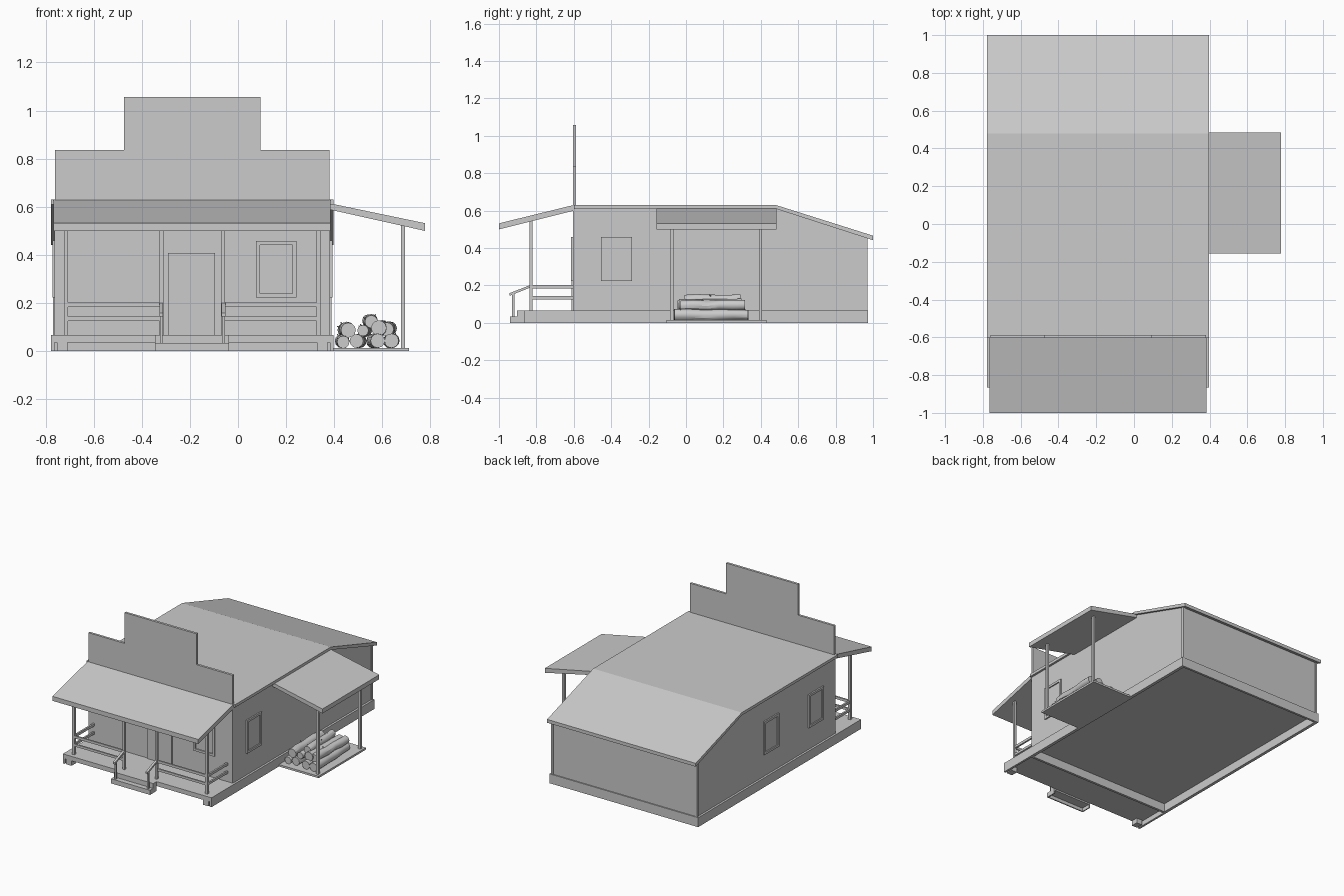
import bpy, bmesh, math, random
from mathutils import Vector

if "Cube" in bpy.data.objects:
    bpy.data.objects.remove(bpy.data.objects["Cube"])

random.seed(4)
CX = -0.19             # middle of the house in x


def finish(name, bm):
    bmesh.ops.recalc_face_normals(bm, faces=bm.faces)
    me = bpy.data.meshes.new(name)
    bm.to_mesh(me)
    bm.free()
    ob = bpy.data.objects.new(name, me)
    bpy.context.collection.objects.link(ob)
    return ob


def prism(name, profile, axis, lo, hi):
    """Extrude a 2D profile along x (profile y,z) or y (profile x,z)."""
    bm = bmesh.new()
    pts = [(lo, a, b) if axis == 'x' else (a, lo, b) for a, b in profile]
    face = bm.faces.new([bm.verts.new(p) for p in pts])
    out = bmesh.ops.extrude_face_region(bm, geom=[face])
    vec = Vector((hi - lo, 0, 0)) if axis == 'x' else Vector((0, hi - lo, 0))
    verts = [v for v in out['geom'] if isinstance(v, bmesh.types.BMVert)]
    bmesh.ops.translate(bm, verts=verts, vec=vec)
    return finish(name, bm)


def box(name, x0, x1, y0, y1, z0, z1):
    return prism(name, [(y0, z0), (y1, z0), (y1, z1), (y0, z1)], 'x', x0, x1)


def mirrored(fn, name, x0, x1, *rest):
    """Build a part and its twin across the house's middle."""
    fn(name + "_left", 2 * CX - x1, 2 * CX - x0, *rest)
    fn(name + "_right", x0, x1, *rest)


# Skirt boards, floor and porch deck
mirrored(box, "side_skirt", 0.382, 0.397, -0.866, 0.973, 0, 0.067)
box("back_skirt", -0.762, 0.382, 0.963, 0.973, 0, 0.067)
box("house_floor", -0.757, 0.377, -0.587, 0.958, 0.06, 0.067)
box("porch_deck", -0.762, 0.382, -0.866, -0.603, 0.035, 0.067)
mirrored(box, "deck_foot", 0.328, 0.373, -0.866, -0.815, 0, 0.035)

# Steps: upper tread and a hollow lower step
box("upper_step", -0.345, -0.037, -0.904, -0.866, 0.033, 0.067)
box("lower_step_tread", -0.345, -0.037, -0.94, -0.866, 0.024, 0.033)
box("lower_step_riser", -0.345, -0.037, -0.94, -0.932, 0, 0.024)
for nm, x in (("left", -0.345), ("right", -0.045)):
    box("lower_step_side_" + nm, x, x + 0.008, -0.932, -0.866, 0, 0.024)

# Walls and stepped false front
side = [(-0.6, 0), (0.965, 0), (0.965, 0.46), (0.48, 0.612), (-0.6, 0.612)]
mirrored(lambda n, a, b: prism(n, side, 'x', a, b), "side_wall", 0.375, 0.382)
box("back_wall", -0.757, 0.377, 0.957, 0.965, 0, 0.462)
mirrored(box, "corner_trim", 0.373, 0.388, 0.954, 0.97, 0.067, 0.455)
front = [(-0.76, 0), (0.381, 0), (0.381, 0.837), (0.094, 0.837),
         (0.094, 1.057), (-0.474, 1.057), (-0.474, 0.837), (-0.76, 0.837)]
prism("false_front", front, 'y', -0.604, -0.587)

# Roofs
prism("main_roof", [(-0.6, 0.63), (0.48, 0.63), (1.0, 0.466), (1.0, 0.442),
                    (0.48, 0.61), (-0.6, 0.61)], 'x', -0.777, 0.397)
prism("porch_roof", [(-0.6, 0.63), (-1.0, 0.532), (-1.0, 0.5), (-0.6, 0.6)],
      'x', -0.766, 0.385)
prism("shed_roof", [(0.383, 0.614), (0.777, 0.532), (0.777, 0.5), (0.383, 0.588)],
      'y', -0.157, 0.484)

# Porch posts and rails
for nm, x in (("outer", 0.327), ("inner", -0.071)):
    mirrored(box, "porch_post_" + nm, x, x + 0.017, -0.837, -0.82, 0.067, 0.556)
for nm, z0, z1 in (("top", 0.184, 0.202), ("lower", 0.126, 0.143)):
    mirrored(box, nm + "_front_rail", -0.055, 0.328, -0.834, -0.823, z0, z1)
    mirrored(box, nm + "_side_rail", 0.33, 0.342, -0.822, -0.604, z0, z1)

# Stair handrails
mirrored(box, "stair_post", -0.067, -0.055, -0.93, -0.918, 0.03, 0.16)
handrail = [(-0.943, 0.145), (-0.828, 0.19), (-0.828, 0.204), (-0.943, 0.159)]
mirrored(lambda n, a, b: prism(n, handrail, 'x', a, b), "stair_handrail", -0.069, -0.053)

# Door and windows: thin raised frames with a set-back pane
box("door", -0.29, -0.096, -0.612, -0.603, 0.067, 0.408)


def window(name, place, u0, u1, z0=0.223, z1=0.46, t=0.016):
    """place(u0, u1, d) gives x and y bounds, d = outward depth."""
    for nm, r in (("sill", (u0, u1, z0, z0 + t)), ("head", (u0, u1, z1 - t, z1)),
                  ("jamb_a", (u0, u0 + t, z0 + t, z1 - t)),
                  ("jamb_b", (u1 - t, u1, z0 + t, z1 - t))):
        box(name + "_" + nm, *place(r[0], r[1], 0.01), r[2], r[3])
    box(name + "_pane", *place(u0 + t, u1 - t, 0.002), z0 + t, z1 - t)


right = lambda a, b, d: (0.378, 0.382 + d, a, b)
left = lambda a, b, d: (-0.762 - d, -0.758, a, b)
window("front_window", lambda a, b, d: (a, b, -0.604 - d, -0.6), 0.075, 0.243, 0.223, 0.458)
window("right_window", right, -0.455, -0.29)
window("left_front_window", left, -0.455, -0.29)
window("left_back_window", left, 0.05, 0.215)

# Wood shed slab and posts
box("shed_slab", 0.39, 0.71, -0.105, 0.43, 0, 0.014)
for nm, y in (("front", -0.085), ("back", 0.389)):
    box("shed_post_" + nm, 0.677, 0.694, y, y + 0.018, 0.014, 0.535)


# Logs: slightly wavy, slanted cylinders with twig stubs
def log(name, x, z, r, y0, y1, slant):
    bm = bmesh.new()
    n, rings = 12, []
    for i in range(6):
        f = i / 5
        dx, dz = (random.uniform(-0.003, 0.003) for _ in range(2))
        rr = r * random.uniform(0.94, 1.04)
        rings.append([bm.verts.new((x + dx + slant * f + rr * math.cos(k * math.tau / n),
                                    y0 + (y1 - y0) * f,
                                    z + dz + rr * math.sin(k * math.tau / n)))
                      for k in range(n)])
    for a, b in zip(rings, rings[1:]):
        for k in range(n):
            bm.faces.new((a[k], a[(k + 1) % n], b[(k + 1) % n], b[k]))
    bm.faces.new(rings[0])
    bm.faces.new(rings[-1])
    ob = finish(name, bm)
    bpy.ops.object.select_all(action='DESELECT')
    bpy.context.view_layer.objects.active = ob
    ob.select_set(True)
    bpy.ops.object.shade_smooth_by_angle()
    # short twig stubs
    for t in range(2):
        ang = random.uniform(0.3, 2.8)
        d = Vector((math.cos(ang), -0.3, math.sin(ang))).normalized()
        f = random.uniform(0.1, 0.9)
        c = Vector((x + slant * f, y0 + (y1 - y0) * f, z)) + d * r
        bpy.ops.mesh.primitive_cone_add(vertices=6, radius1=0.005, radius2=0.002,
                                        depth=0.022, location=c,
                                        rotation=d.to_track_quat('Z', 'Y').to_euler())
        bpy.context.object.name = f"{name}_twig_{t + 1}"


# each log: x, z, radius, sideways slant
rows = [("bottom", -0.065, 0.335, [(0.438, 0.04, 0.027, -0.008), (0.492, 0.041, 0.029, 0.014),
                                   (0.582, 0.043, 0.03, -0.018), (0.641, 0.042, 0.029, -0.01)]),
        ("middle", -0.045, 0.315, [(0.457, 0.088, 0.032, -0.012), (0.522, 0.086, 0.024, 0.012),
                                   (0.587, 0.094, 0.031, 0.015), (0.622, 0.093, 0.028, 0.01)]),
        ("top", -0.016, 0.295, [(0.557, 0.125, 0.027, -0.014)])]
for nm, y0, y1, logs in rows:
    for i, (x, z, r, s) in enumerate(logs):
        log(f"{nm}_log_{i + 1}", x, z, r, y0 + random.uniform(0, 0.015),
            y1 + random.uniform(-0.02, 0.01), s)
